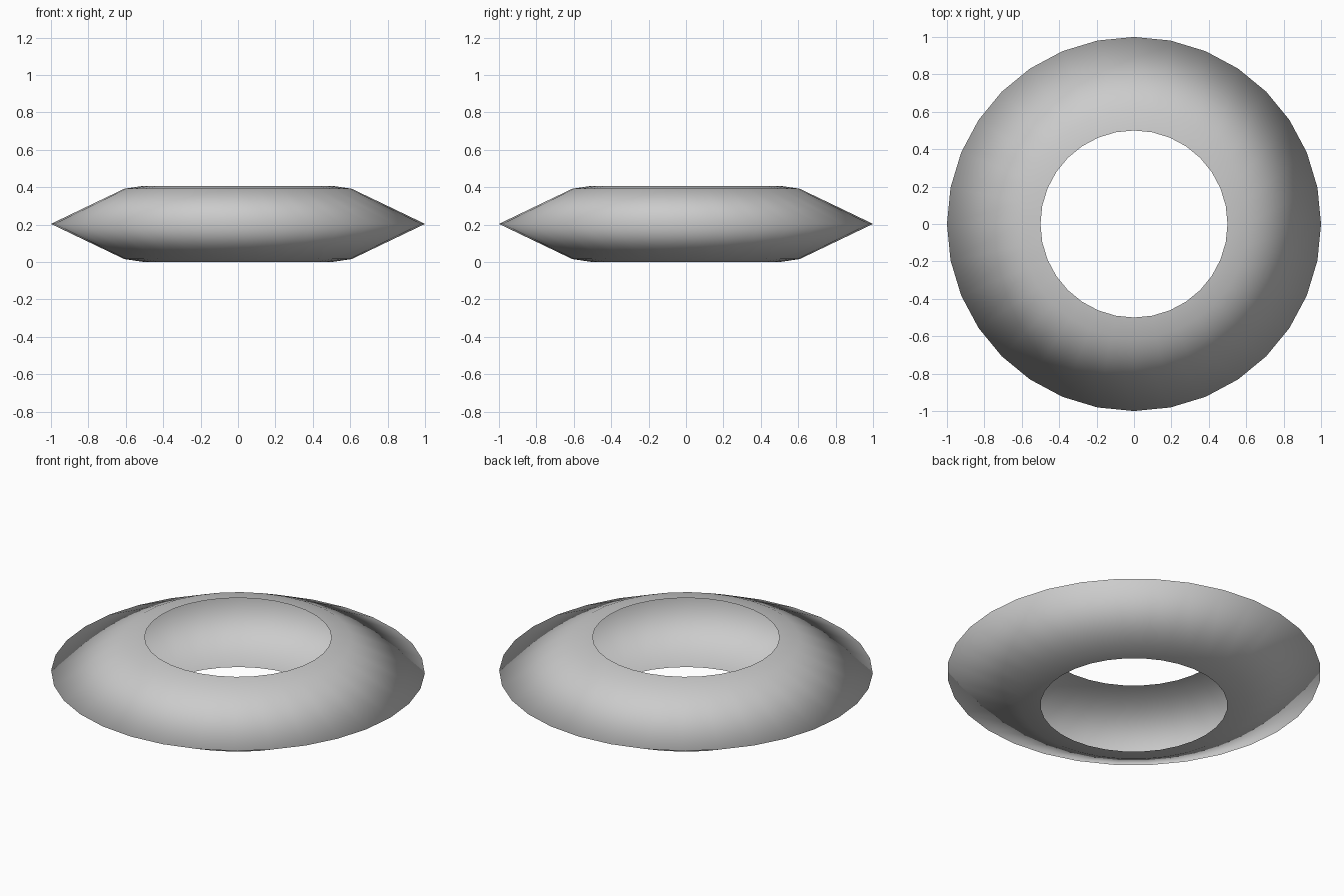
import bpy, bmesh, math

if "Cube" in bpy.data.objects:
    bpy.data.objects.remove(bpy.data.objects["Cube"])

SEGMENTS = 32
# Half profile from the outer rim to the top opening: (radius, height above middle)
MID = 0.204
half = [(0.5, 0.204), (0.608, 0.188), (1.0, 0.0)]
profile = [(r, MID + h) for r, h in half] + [(r, MID - h) for r, h in half[-2::-1]]


def lathe(name, points, segments):
    """Revolve an open profile about z into a smooth shell."""
    bm = bmesh.new()
    rings = []
    for r, z in points:
        rings.append([bm.verts.new((r * math.cos(2 * math.pi * i / segments),
                                    r * math.sin(2 * math.pi * i / segments), z))
                      for i in range(segments)])
    for upper, lower in zip(rings, rings[1:]):
        for i in range(segments):
            j = (i + 1) % segments
            face = bm.faces.new((upper[i], lower[i], lower[j], upper[j]))
            face.smooth = True
    mesh = bpy.data.meshes.new(name)
    bm.to_mesh(mesh)
    bm.free()
    obj = bpy.data.objects.new(name, mesh)
    bpy.context.collection.objects.link(obj)
    return obj


# Open ring shell with a sharp outer rim and no inner wall
lathe("ring_shell", profile, SEGMENTS)
